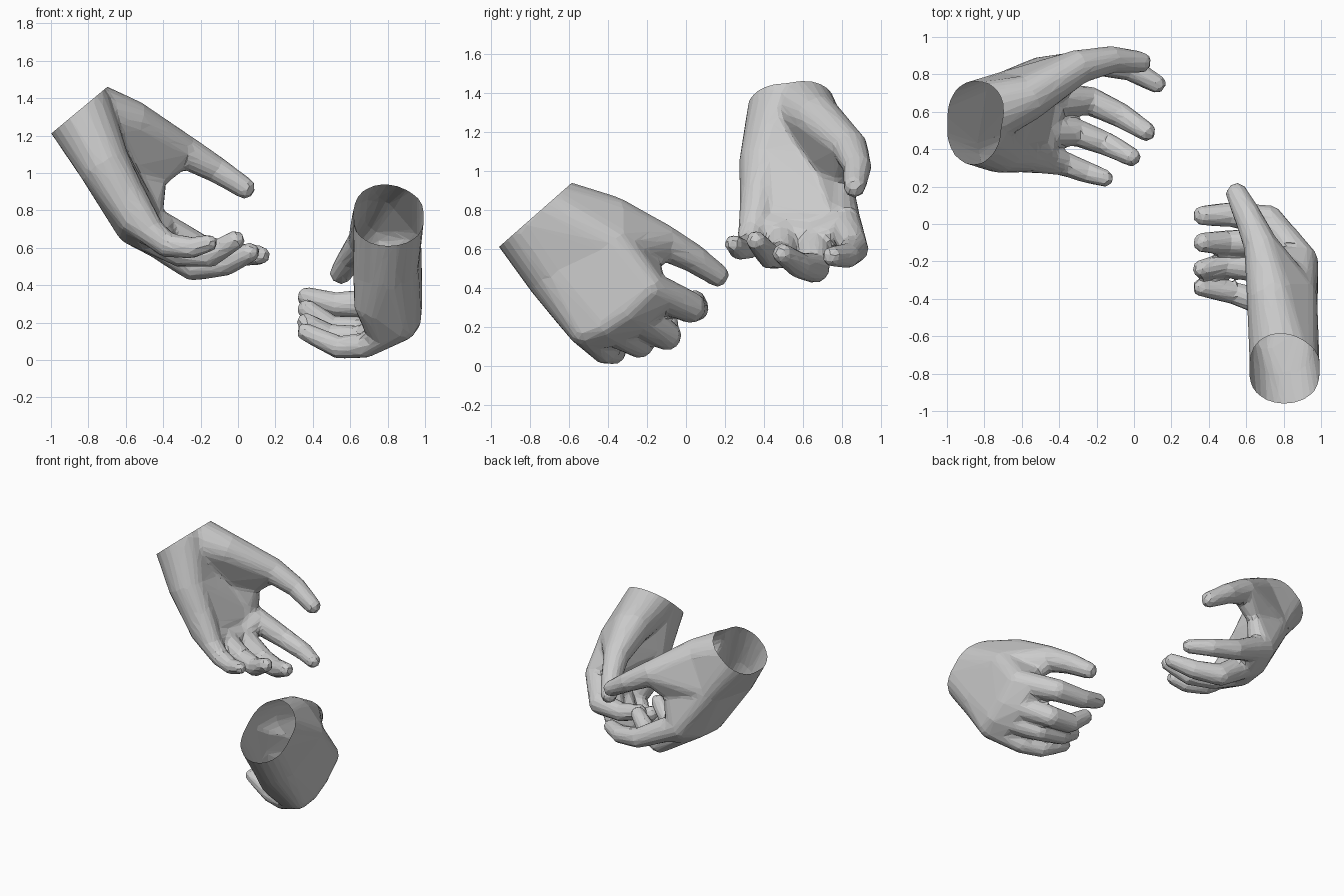
import bpy, bmesh
from mathutils import Vector

if "Cube" in bpy.data.objects:
    bpy.data.objects.remove(bpy.data.objects["Cube"])

# Each hand is a set of balls (x, y, z, radius); hulls between balls make the flesh.
LEFT = dict(
    wrist=[(-.855, .505, 1.33, .187), (-.855, .575, 1.33, .187)],
    wrist_dir=(.64, 0, -.77),
    heel=(-.72, .415, 1.05, .142), heel_pad=(-.60, .385, .88, .105),
    index_base=(-.69, .70, 1.05, .115),
    thumb_base=(-.58, .67, 1.27, .125), web=(-.43, .80, .97, .05),
    thumb=[(-.30, .84, 1.12, .092), (-.12, .88, 1.02, .072), (.035, .865, .92, .058)],
    fingers=[
        [(-.50, .80, .75, .095), (-.20, .865, .60, .072), (-.02, .83, .565, .064), (.12, .75, .56, .052)],
        [(-.54, .66, .71, .095), (-.24, .66, .50, .077), (-.07, .58, .515, .067), (.065, .495, .575, .053)],
        [(-.56, .50, .71, .095), (-.31, .49, .57, .073), (-.15, .43, .56, .064), (-.015, .36, .64, .052)],
        [(-.56, .365, .76, .09), (-.38, .325, .615, .066), (-.25, .275, .60, .058), (-.155, .245, .625, .047)],
    ])

RIGHT = dict(
    wrist=[(.805, -.82, .732, .187), (.805, -.748, .796, .187)],
    wrist_dir=(0, .66, -.75),
    heel=(.79, -.66, .49, .175), heel_pad=(.735, -.58, .30, .115),
    index_base=(.86, -.38, .62, .12),
    thumb_base=(.74, -.39, .735, .137), web=(.74, -.18, .53, .05),
    thumb=[(.68, -.12, .635, .092), (.61, .04, .55, .074), (.55, .16, .465, .06)],
    fingers=[
        [(.89, -.20, .40, .095), (.72, .02, .30, .081), (.52, .05, .295, .067), (.37, .045, .335, .055)],
        [(.89, -.32, .29, .095), (.68, -.10, .155, .077), (.50, -.10, .17, .067), (.37, -.10, .27, .055)],
        [(.89, -.43, .22, .09), (.66, -.24, .11, .072), (.48, -.22, .13, .064), (.365, -.24, .20, .053)],
        [(.87, -.52, .19, .09), (.68, -.42, .078, .068), (.54, -.37, .067, .061), (.36, -.34, .15, .049)],
    ])

# Unit directions used to sample every ball
sphere = bmesh.new()
bmesh.ops.create_icosphere(sphere, subdivisions=3, radius=1)
DIRS = [v.co.copy() for v in sphere.verts]
sphere.free()


def between(a, b, t):
    return tuple(p + (q - p) * t for p, q in zip(a, b))


def add_hull(target, *balls):
    """Append the closed convex hull of some balls to the target mesh."""
    part = bmesh.new()
    for x, y, z, r in balls:
        for d in DIRS:
            part.verts.new(Vector((x, y, z)) + d * r)
    bmesh.ops.convex_hull(part, input=part.verts[:])
    bmesh.ops.delete(part, geom=[v for v in part.verts if not v.link_faces], context='VERTS')
    bmesh.ops.recalc_face_normals(part, faces=part.faces[:])
    piece = bpy.data.meshes.new("piece")
    part.to_mesh(piece)
    part.free()
    target.from_mesh(piece)
    bpy.data.meshes.remove(piece)


def add_chain(target, balls):
    for a, b in zip(balls, balls[1:]):
        add_hull(target, a, b)


def build_hand(name, h):
    bm = bmesh.new()
    fingers = h['fingers']
    knuckles = [f[0] for f in fingers]
    # palm, in strips so that it stays cupped
    add_hull(bm, *h['wrist'], h['heel'], h['index_base'])
    add_hull(bm, h['heel'], h['index_base'], *knuckles)
    add_hull(bm, h['heel'], h['heel_pad'], knuckles[3], knuckles[2])
    add_hull(bm, h['heel_pad'], knuckles[3], between(*fingers[3][:2], .5))
    # thumb pad and web
    add_hull(bm, h['wrist'][1], h['thumb_base'], h['index_base'])
    add_hull(bm, h['thumb_base'], h['thumb'][0], h['index_base'], h['web'])
    add_hull(bm, h['web'], h['index_base'], knuckles[0])
    # webs between neighbouring fingers
    for f, g in zip(fingers, fingers[1:]):
        add_hull(bm, f[0], g[0], between(f[0], f[1], .3), between(g[0], g[1], .3))
    # digits
    for digit in [h['thumb']] + fingers:
        add_chain(bm, digit)
    mesh = bpy.data.meshes.new(name)
    bm.to_mesh(mesh)
    bm.free()
    obj = bpy.data.objects.new(name, mesh)
    bpy.context.collection.objects.link(obj)

    # fuse, soften and facet
    fuse = obj.modifiers.new("fuse", 'REMESH')
    fuse.mode = 'VOXEL'
    fuse.voxel_size = .012
    soft = obj.modifiers.new("soften", 'SMOOTH')
    soft.factor = .5
    soft.iterations = 12
    facet = obj.modifiers.new("facet", 'DECIMATE')
    facet.ratio = .03
    dg = bpy.context.evaluated_depsgraph_get()
    fused = bpy.data.meshes.new_from_object(obj.evaluated_get(dg))
    obj.modifiers.clear()
    obj.data = fused

    # open wrist: flat cut through the wrist centre
    bm = bmesh.new()
    bm.from_mesh(fused)
    centre = sum((Vector(b[:3]) for b in h['wrist']), Vector()) / 2
    bmesh.ops.bisect_plane(bm, geom=bm.verts[:] + bm.edges[:] + bm.faces[:], plane_co=centre,
                           plane_no=h['wrist_dir'], clear_inner=True)
    for f in bm.faces:
        f.smooth = False
    bm.to_mesh(fused)
    bm.free()
    fused.name = name


build_hand("left_hand", LEFT)
build_hand("right_hand", RIGHT)
